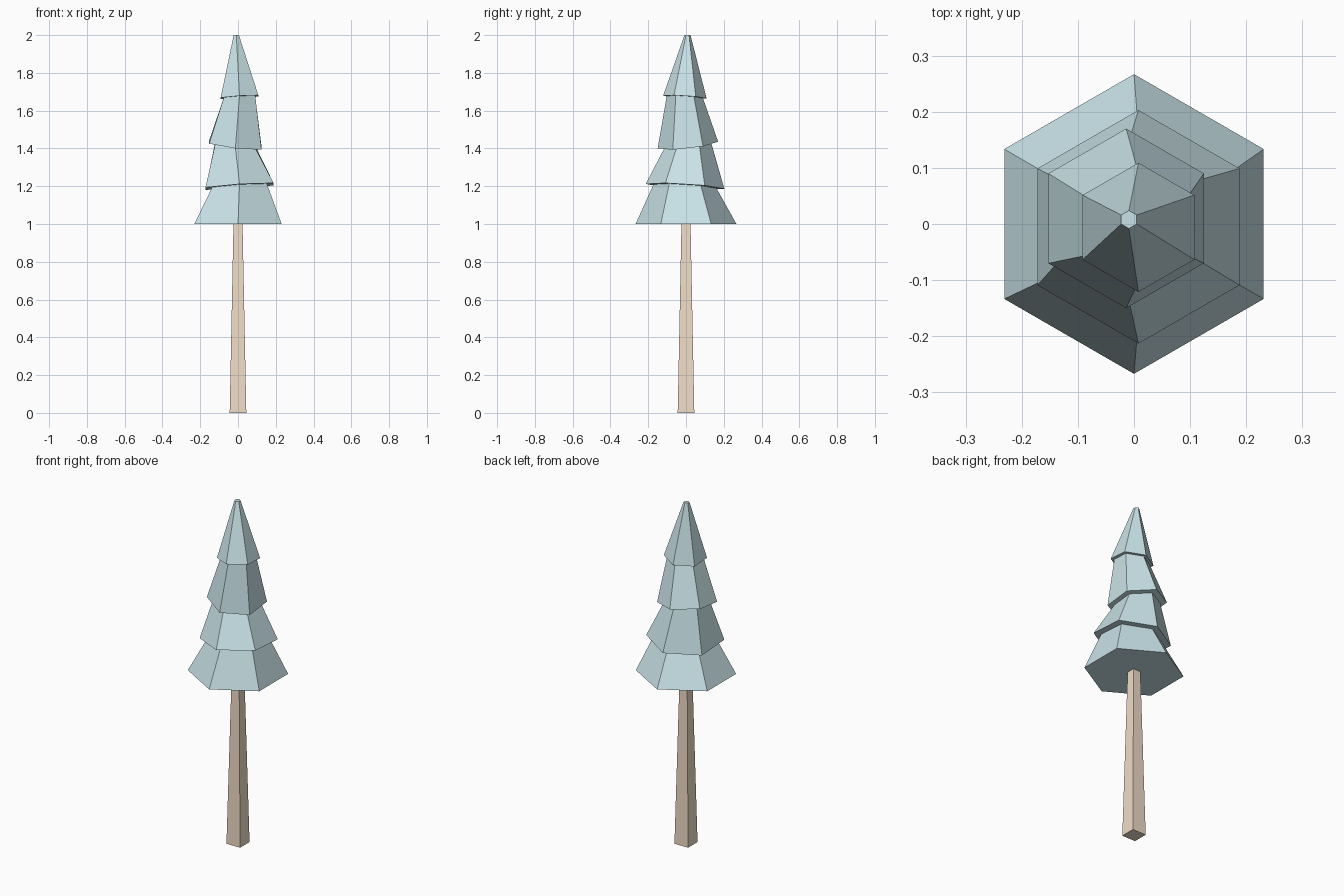
import bpy, bmesh, math

if "Cube" in bpy.data.objects:
    bpy.data.objects.remove(bpy.data.objects["Cube"])


def loft(name, rings, color):
    """Stack rings of 3D points into a closed, flat-shaded solid."""
    bm = bmesh.new()
    loops = [[bm.verts.new(p) for p in ring] for ring in rings]
    n = len(loops[0])
    for a, b in zip(loops, loops[1:]):
        for i in range(n):
            j = (i + 1) % n
            bm.faces.new((a[i], a[j], b[j], b[i]))
    bm.faces.new(loops[0][::-1])
    bm.faces.new(loops[-1])
    bmesh.ops.recalc_face_normals(bm, faces=bm.faces[:])
    mesh = bpy.data.meshes.new(name)
    bm.to_mesh(mesh)
    bm.free()
    mat = bpy.data.materials.new(name + "_color")
    mat.diffuse_color = color
    mat.use_nodes = True
    mat.node_tree.nodes["Principled BSDF"].inputs["Base Color"].default_value = mat.diffuse_color
    mesh.materials.append(mat)
    obj = bpy.data.objects.new(name, mesh)
    bpy.context.collection.objects.link(obj)
    return obj


def ring(sides, radius, cx, cy, z, tilt_x=0, tilt_y=0, start=math.pi / 2):
    """Regular polygon around (cx, cy), tilted by the given slopes."""
    pts = []
    for i in range(sides):
        a = start + i * math.tau / sides
        dx, dy = radius * math.cos(a), radius * math.sin(a)
        pts.append((cx + dx, cy + dy, z + tilt_x * dx + tilt_y * dy))
    return pts


# Tapered square trunk
loft("trunk",
     [ring(4, h * math.sqrt(2), 0, 0, z, start=math.pi / 4)
      for h, z in ((0.044, 0), (0.024, 1.0))],
     (0.87, 0.72, 0.58, 1))

# Foliage: each step is a tilted ledge (inner radius, outer radius, x, y, z, slopes)
steps = [
    (0.167, 0.208, 0.008, -0.005, 1.199, 0.065, -0.062),
    (0.123, 0.160, -0.014, 0.010, 1.418, -0.115, 0.110),
    (0.096, 0.115, 0.008, -0.006, 1.672, 0.065, -0.062),
]
rings = [ring(6, 0.267, 0, 0, 1.0)]
for inner, outer, *place in steps:
    rings += [ring(6, inner, *place), ring(6, outer, *place)]
rings.append(ring(6, 0.016, -0.009, 0.008, 2.0))
loft("foliage", rings, (0.59, 0.77, 0.81, 1))
